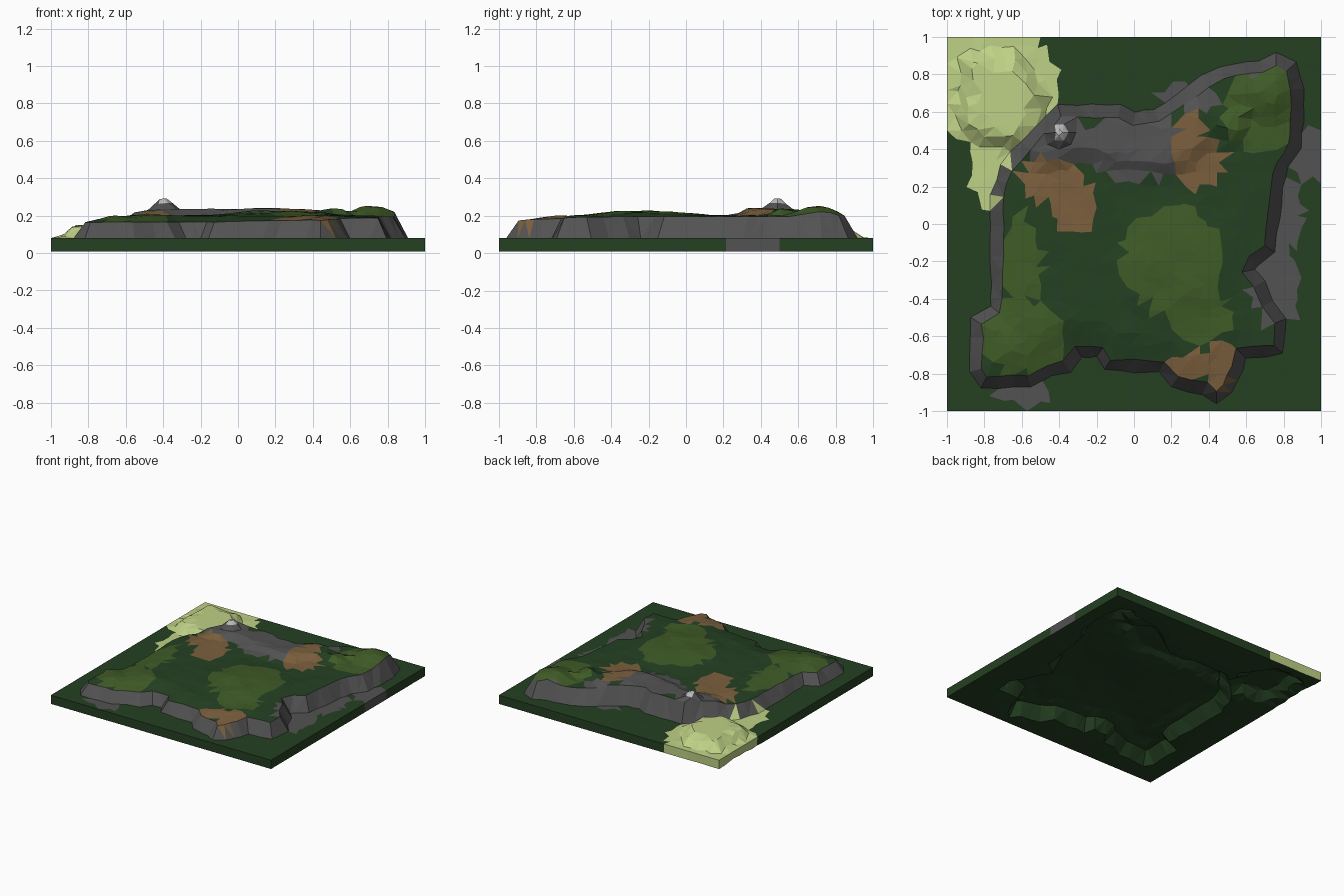
import bpy, bmesh, math, random
from mathutils import Vector, noise
from mathutils.geometry import delaunay_2d_cdt, intersect_point_line

if "Cube" in bpy.data.objects:
    bpy.data.objects.remove(bpy.data.objects["Cube"])

random.seed(4)

# Materials
COLOURS = [("forest", .018, .052, .016), ("rock", .085, .085, .087), ("grass", .05, .105, .02),
           ("soil", .2, .115, .047), ("meadow", .52, .64, .24), ("snow", .5, .5, .5)]
mats = []
for name, r, g, b in COLOURS:
    m = bpy.data.materials.new(name)
    m.diffuse_color = (r, g, b, 1)
    m.use_nodes = True
    m.node_tree.nodes["Principled BSDF"].inputs["Base Color"].default_value = m.diffuse_color
    mats.append(m)
FOREST, ROCK, GRASS, SOIL, MEADOW, SNOW = range(6)

# Plateau outline (middle of the cliff), anticlockwise
LOOP = [Vector(p) for p in (
    (-.73, .15), (-.73, -.33), (-.74, -.46), (-.84, -.52), (-.84, -.78), (-.8, -.84), (-.56, -.84),
    (-.45, -.78), (-.36, -.76), (-.3, -.68), (-.18, -.68), (-.14, -.75), (.15, -.76), (.22, -.84),
    (.38, -.88), (.44, -.92), (.5, -.88), (.55, -.77), (.57, -.69), (.77, -.67), (.78, -.52),
    (.71, -.43), (.67, -.32), (.61, -.25), (.64, -.19), (.72, -.13), (.76, .2), (.79, .32), (.86, .42),
    (.87, .55), (.87, .72), (.84, .84), (.76, .88), (.68, .84), (.47, .81), (.38, .76), (.25, .66),
    (.12, .58), (0, .56), (-.08, .6), (-.3, .6), (-.4, .61), (-.5, .5), (-.58, .42), (-.68, .3))]
# Low meadow hill outside the back left corner
HILL = [Vector(p) for p in ((-.91, .9), (-.92, .52), (-.8, .45), (-.62, .42), (-.5, .52), (-.5, .7), (-.62, .9))]
# Rock ridge crest
RIDGE = [Vector(p) for p in ((-.47, .46), (-.4, .5), (-.2, .49), (0, .44), (.2, .42), (.3, .52))]
PEAK = Vector((-.4, .49))


def seg_dist(p, a, b):
    q, t = intersect_point_line(p, a, b)
    q = a.lerp(b, min(max(t, 0), 1))
    return (p - Vector((q[0], q[1]))).length


def signed(p, loop):
    inside, d = False, 9
    for a, b in zip(loop, loop[1:] + loop[:1]):
        d = min(d, seg_dist(p, a, b))
        if (a.y > p.y) != (b.y > p.y) and p.x < a.x + (p.y - a.y) / (b.y - a.y) * (b.x - a.x):
            inside = not inside
    return d if inside else -d


def clamp(t):
    return min(max(t, 0), 1)


def bump(p, x, y, r, h):
    return h * max(0, 1 - ((p.x - x) ** 2 + (p.y - y) ** 2) / r ** 2)


def height(p):
    n = noise.noise(Vector((p.x * 7, p.y * 7, 3)))
    if max(abs(p.x), abs(p.y)) > .999:
        return .08
    d = signed(p, LOOP)
    z = .078 + .005 * n
    z = max(z, .08 + .07 * clamp((signed(p, HILL) + .03) / .07))
    if d < -.028:
        return z
    back = clamp((p.x + p.y + .9) / 1.2)
    rim = .165 + .03 * back
    inner = clamp((d - .03) / .13)
    top = rim + (.2 - rim) * inner + .009 * n * inner
    top += bump(p, .22, -.22, .36, .025)
    top += bump(p, .72, .7, .16, .055) + bump(p, .52, .52, .1, .04)
    crest = min(seg_dist(p, a, b) for a, b in zip(RIDGE, RIDGE[1:]))
    top += .036 * clamp((.17 - crest) / .07)
    top += .075 * max(0, 1 - (p - PEAK).length / .09)
    return max(z, .08 + (top - .08) * clamp((d + .028) / .05))


# Patches of ground colour: material, centre, radii
PATCHES = [(SOIL, -.45, .24, .17, .12), (SOIL, -.32, .1, .13, .13), (SOIL, .35, .33, .15, .14),
           (SOIL, .3, .48, .07, .12), (SOIL, .3, -.75, .11, .07), (SOIL, .45, -.76, .08, .14),
           (ROCK, 0, .4, .3, .18), (ROCK, -.42, .46, .2, .14), (ROCK, .3, .68, .16, .08),
           (ROCK, .76, -.34, .14, .22), (ROCK, .95, .37, .13, .14), (ROCK, .82, .05, .08, .2),
           (ROCK, -.6, -.9, .14, .07),
           (GRASS, .2, -.2, .26, .3), (GRASS, .35, -.5, .16, .15), (GRASS, .68, .62, .19, .24),
           (GRASS, -.62, -.6, .24, .2), (GRASS, -.6, -.2, .11, .25)]
MEADOWS = [(-.76, .74, .36, .32), (-.76, .3, .12, .22), (-.97, .8, .12, .32), (-.8, .97, .25, .12)]


def within(p, x, y, rx, ry):
    wobble = 1 + .25 * noise.noise(Vector((p.x * 9, p.y * 9, 8)))
    return ((p.x - x) / rx) ** 2 + ((p.y - y) / ry) ** 2 < wobble


def colour(c, nz):
    p = c.xy
    d = signed(p, LOOP)
    if c.z > .268 and (p - PEAK).length < .1:
        return SNOW
    if d < -.015 and any(within(p, *m) for m in MEADOWS):
        return MEADOW
    for m, *e in PATCHES:
        if m == SOIL and within(p, *e):
            return SOIL
    if abs(d) < .05 and nz < .88:
        return ROCK
    for m, *e in PATCHES:
        if within(p, *e) and (m != GRASS or d > 0):
            return m
    return FOREST


# Plan points: tile border, cliff foot and cliff top loops, scattered ground, peak rings
pts, edges = [], []
N = 28
for i in range(N):
    t = -1 + 2 * i / N
    pts += [Vector((t, -1)), Vector((1, t)), Vector((-t, 1)), Vector((-1, -t))]

fine = []
for a, b in zip(LOOP, LOOP[1:] + LOOP[:1]):
    k = max(1, round((b - a).length / .08))
    fine += [a.lerp(b, j / k) for j in range(k)]
for offset in (-.036, .03):
    start, n = len(pts), len(fine)
    for i, p in enumerate(fine):
        t = (fine[(i + 1) % n] - fine[i - 1]).normalized()
        pts.append(p + Vector((-t.y, t.x)) * (offset + random.uniform(-.006, .006)))
    edges += [(start + i, start + (i + 1) % n) for i in range(n)]

for i in range(1, 33):
    for j in range(1, 33):
        p = Vector((-1 + i * 2 / 33, -1 + j * 2 / 33))
        p += Vector((random.uniform(-.02, .02), random.uniform(-.02, .02)))
        if abs(signed(p, LOOP)) > .055 and (p - PEAK).length > .1:
            pts.append(p)
for r, k in ((.018, 4), (.05, 6), (.09, 8)):
    pts += [PEAK + Vector((math.cos(a), math.sin(a))) * r for a in (math.tau * i / k for i in range(k))
            if signed(PEAK + Vector((math.cos(a), math.sin(a))) * r, LOOP) > .05]

verts, _, faces, *_ = delaunay_2d_cdt(pts, edges, [], 0, 1e-4)

# Terrain surface
bm = bmesh.new()
bv = [bm.verts.new((v[0], v[1], height(Vector((v[0], v[1]))))) for v in verts]
for f in faces:
    face = bm.faces.new([bv[i] for i in f])
    face.normal_update()
    if face.normal.z < 0:
        face.normal_flip()
    face.material_index = colour(face.calc_center_median(), abs(face.normal.z))
mesh = bpy.data.meshes.new("terrain_tile")
bm.to_mesh(mesh)
bm.free()
for m in mats:
    mesh.materials.append(m)
tile = bpy.data.objects.new("terrain_tile", mesh)
bpy.context.collection.objects.link(tile)

# Thickness: the underside follows the relief
s = tile.modifiers.new("thickness", 'SOLIDIFY')
s.thickness = .072
s.offset = -1
s.material_offset = -10
